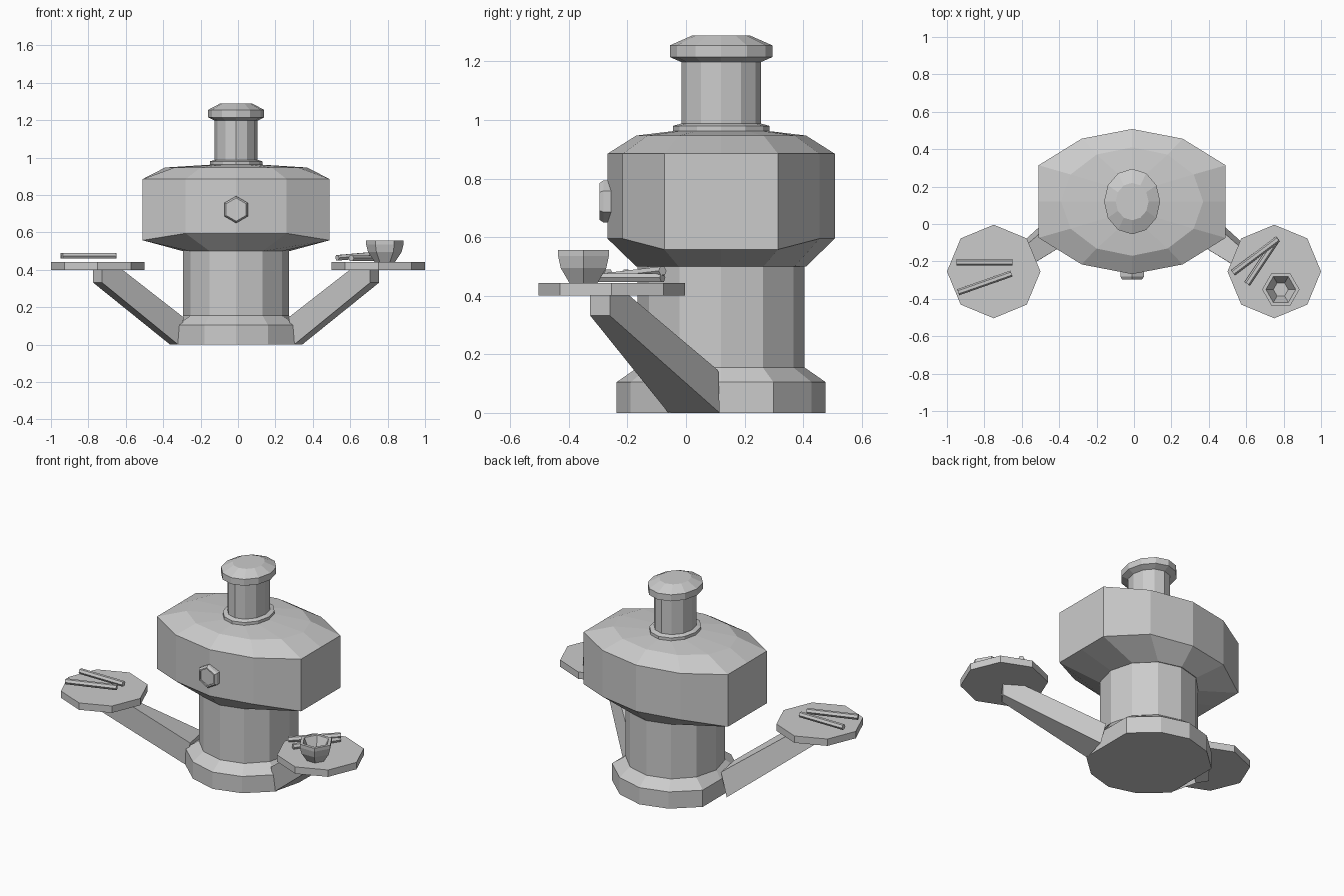
import bpy, bmesh, math
from mathutils import Vector

if "Cube" in bpy.data.objects:
    bpy.data.objects.remove(bpy.data.objects["Cube"])

grey = bpy.data.materials.new("plain_grey")
grey.use_nodes = True
GREY = (0.6, 0.6, 0.6, 1)
grey.diffuse_color = GREY
grey.node_tree.nodes["Principled BSDF"].inputs["Base Color"].default_value = GREY

CX, CY = -0.01, 0.12            # axis of the body
ROUND = (1, 0.866, 0.5, 0)      # x spread per quadrant step of a 12-sided ring
FLAT = (1, 1, 0.54, 0)          # same, with flattened sides


def finish(name, bm):
    bmesh.ops.recalc_face_normals(bm, faces=bm.faces)
    mesh = bpy.data.meshes.new(name)
    bm.to_mesh(mesh)
    bm.free()
    mesh.materials.append(grey)
    obj = bpy.data.objects.new(name, mesh)
    bpy.context.collection.objects.link(obj)
    return obj


def loft(name, rings):
    """Skin a list of closed rings and cap both ends."""
    bm = bmesh.new()
    loops = [[bm.verts.new(p) for p in ring] for ring in rings]
    n = len(loops[0])
    for a, b in zip(loops, loops[1:]):
        for i in range(n):
            j = (i + 1) % n
            bm.faces.new((a[i], a[j], b[j], b[i]))
    bm.faces.new(loops[0][::-1])
    bm.faces.new(loops[-1])
    return finish(name, bm)


def oval(rx, ry, z, spread=ROUND, side_drop=0):
    """12-sided ring round the body axis; side_drop lowers the two flat sides."""
    pts = []
    for i in range(12):
        step = min(i % 6, 6 - i % 6)
        sign = 1 if i < 3 or i > 9 else -1
        drop = side_drop if step < 2 else 0
        pts.append((CX + sign * rx * spread[step],
                    CY + ry * math.sin(i * math.pi / 6), z - drop))
    return pts


def ngon(n, x, y, r, z):
    return [(x + r * math.cos(i * math.tau / n), y + r * math.sin(i * math.tau / n), z)
            for i in range(n)]


def stick(name, start, end, r=0.017):
    a, b = Vector(start), Vector(end)
    side = (b - a).cross(Vector((0, 0, 1))).normalized()
    up = side.cross(b - a).normalized()
    loft(name, [[p + side * r * math.cos(i * math.tau / 6) + up * r * math.sin(i * math.tau / 6)
                 for i in range(6)] for p in (a, b)])


# Body: foot, column, wide drum with shoulders, neck and cap
loft("foot", [oval(0.315, 0.357, 0, FLAT), oval(0.315, 0.357, 0.105, FLAT),
              oval(0.283, 0.285, 0.155)])
loft("column", [oval(0.283, 0.285, 0.1), oval(0.283, 0.285, 0.52)])
loft("drum", [oval(0.285, 0.29, 0.5), oval(0.5, 0.388, 0.595, FLAT, 0.037),
              oval(0.5, 0.388, 0.885, FLAT), oval(0.38, 0.29, 0.947),
              oval(0.14, 0.165, 0.962)])
loft("neck_collar", [oval(0.14, 0.165, 0.95), oval(0.14, 0.165, 0.98),
                     oval(0.115, 0.136, 0.988)])
loft("neck", [oval(0.115, 0.136, 0.97), oval(0.115, 0.136, 1.2)])
loft("cap", [oval(0.115, 0.136, 1.198), oval(0.15, 0.175, 1.215),
             oval(0.15, 0.175, 1.255), oval(0.088, 0.1, 1.288)])

# Hexagonal knob on the front, with a recessed face
knob = [[(CX + r * math.sin(i * math.tau / 6), y, 0.722 + r * math.cos(i * math.tau / 6))
         for i in range(6)]
        for r, y in ((0.072, -0.23), (0.072, -0.282), (0.062, -0.296),
                     (0.053, -0.296), (0.053, -0.288))]
loft("knob", knob)

# Arms and trays, one on each side
far_side = [(0.353, 0.115, 0), (0.765, -0.26, 0.332), (0.765, -0.26, 0.402),
            (0.66, -0.195, 0.402), (0.31, 0.11, 0.145)]
near_side = [(0.31, -0.06, 0), (0.717, -0.327, 0.332), (0.717, -0.327, 0.402),
             (0.61, -0.26, 0.402), (0.28, -0.06, 0.145)]
for side, s in (("left", 1), ("right", -1)):
    loft(side + "_arm", [[(CX + s * x, y, z) for x, y, z in edge]
                         for edge in (far_side, near_side)])
    loft(side + "_tray", [ngon(8, s * 0.75, -0.254, 0.25, z) for z in (0.4, 0.443)])

# Sticks lying on the trays
stick("right_stick_back", (-0.95, -0.205, 0.475), (-0.65, -0.205, 0.475))
stick("right_stick_front", (-0.94, -0.365, 0.475), (-0.655, -0.265, 0.475))
stick("left_stick_low", (0.605, -0.32, 0.462), (0.765, -0.08, 0.462))
stick("left_stick_high", (0.53, -0.26, 0.464), (0.77, -0.08, 0.485))

# Open hexagonal bowl
loft("bowl", [ngon(6, 0.785, -0.35, r, z) for r, z in
              ((0.055, 0.443), (0.09, 0.495), (0.1, 0.535), (0.1, 0.556),
               (0.08, 0.556), (0.04, 0.475))])
